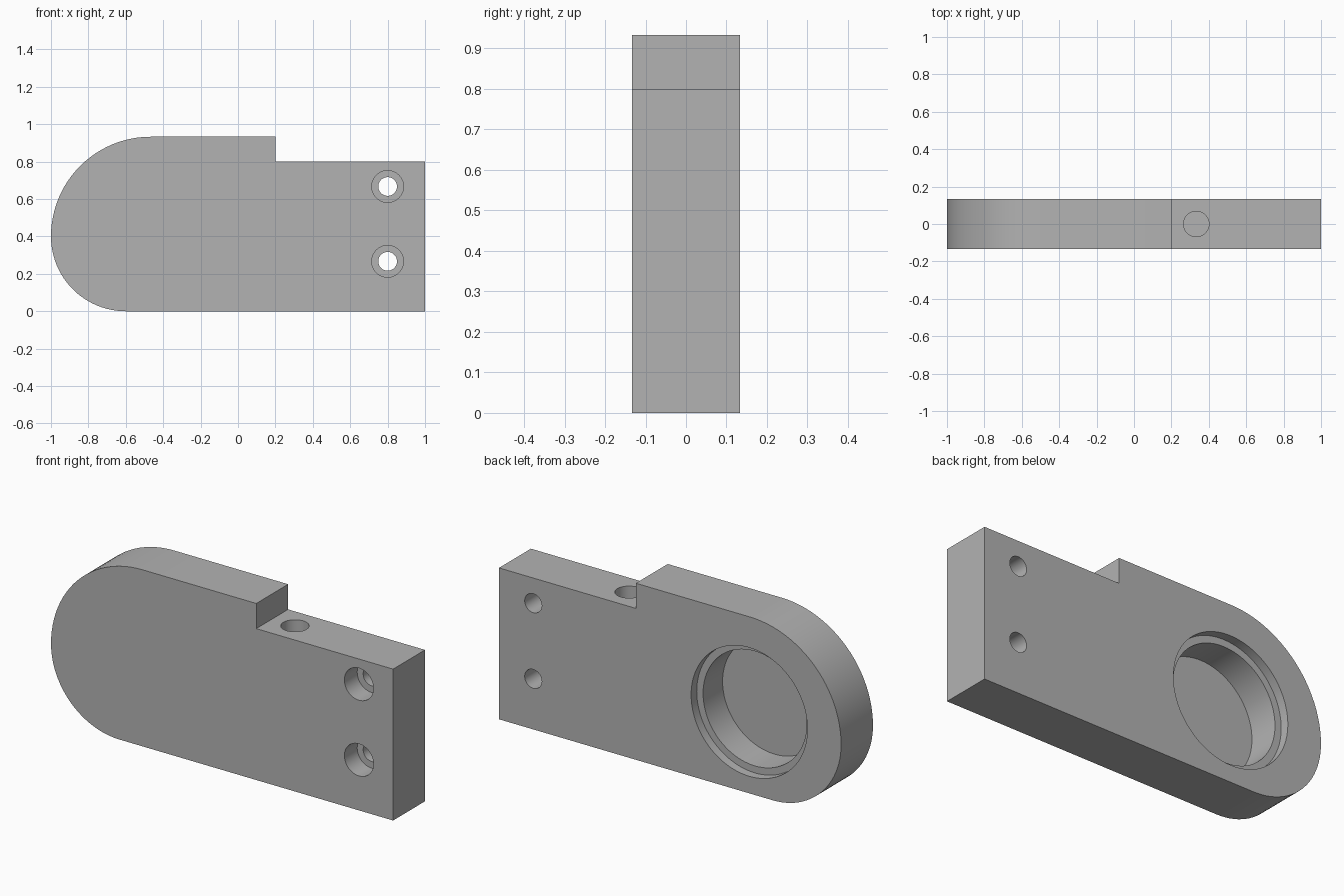
import bpy, bmesh
from math import sin, cos, pi, radians
from mathutils import Matrix, Vector

cube = bpy.data.objects.get("Cube")
if cube:
    bpy.data.objects.remove(cube, do_unlink=True)

HALF = 0.133          # half thickness of the plate

grey = bpy.data.materials.new("mid_grey")
grey.use_nodes = True
colour = (0.45, 0.45, 0.45, 1)
grey.diffuse_color = colour
grey.node_tree.nodes["Principled BSDF"].inputs["Base Color"].default_value = colour


def make_object(name, bm):
    bmesh.ops.recalc_face_normals(bm, faces=bm.faces)
    mesh = bpy.data.meshes.new(name)
    bm.to_mesh(mesh)
    bm.free()
    mesh.materials.append(grey)
    obj = bpy.data.objects.new(name, mesh)
    bpy.context.collection.objects.link(obj)
    return obj


def arc(cx, cz, r, start, end, steps=24):
    angles = [radians(start + (end - start) * i / steps) for i in range(steps + 1)]
    return [(cx + r * cos(a), cz + r * sin(a)) for a in angles]


def cut(body, name, start, end, radius, sides=64):
    """Bore a cylinder from start to end out of the body."""
    start, end = Vector(start), Vector(end)
    axis = end - start
    turn = axis.to_track_quat('Z', 'Y').to_matrix().to_4x4()
    bm = bmesh.new()
    bmesh.ops.create_cone(bm, cap_ends=True, segments=sides, radius1=radius,
                          radius2=radius, depth=axis.length,
                          matrix=Matrix.Translation((start + end) / 2) @ turn)
    cutter = make_object(name, bm)
    cutter.hide_render = True
    mod = body.modifiers.new(name, 'BOOLEAN')
    mod.operation = 'DIFFERENCE'
    mod.solver = 'EXACT'
    mod.object = cutter
    bpy.ops.object.modifier_apply(modifier=mod.name)
    bpy.data.objects.remove(cutter, do_unlink=True)


# Plate: rounded end made of two tangent quarter arcs, stepped top
outline = [(1, 0), (1, 0.8), (0.2, 0.8), (0.2, 0.933)]
outline += arc(-0.467, 0.4, 0.533, 90, 180)
outline += arc(-0.6, 0.4, 0.4, 180, 270)[1:]
bm = bmesh.new()
face = bm.faces.new([bm.verts.new((x, -HALF, z)) for x, z in outline])
side = bmesh.ops.extrude_face_region(bm, geom=[face])
bmesh.ops.translate(bm, vec=(0, 2 * HALF, 0),
                    verts=[v for v in side["geom"] if isinstance(v, bmesh.types.BMVert)])
plate = make_object("mounting_plate", bm)
bpy.context.view_layer.objects.active = plate
plate.select_set(True)

# Stepped round pocket in the back
px, pz = -0.463, 0.43
cut(plate, "pocket", (px, HALF + 0.1, pz), (px, HALF - 0.21, pz), 0.303, 96)
cut(plate, "pocket_lip", (px, HALF + 0.1, pz), (px, HALF - 0.047, pz), 0.34, 96)

# Counterbored screw holes
for z in (0.267, 0.667):
    cut(plate, "screw_hole", (0.8, -0.3, z), (0.8, 0.3, z), 0.05, 48)
    cut(plate, "counterbore", (0.8, -0.3, z), (0.8, -HALF + 0.107, z), 0.085, 48)

# Blind hole in the lower top ledge
cut(plate, "top_hole", (0.333, 0, 0.9), (0.333, 0, 0.4), 0.068, 48)

bpy.ops.object.shade_smooth_by_angle(angle=radians(30))
